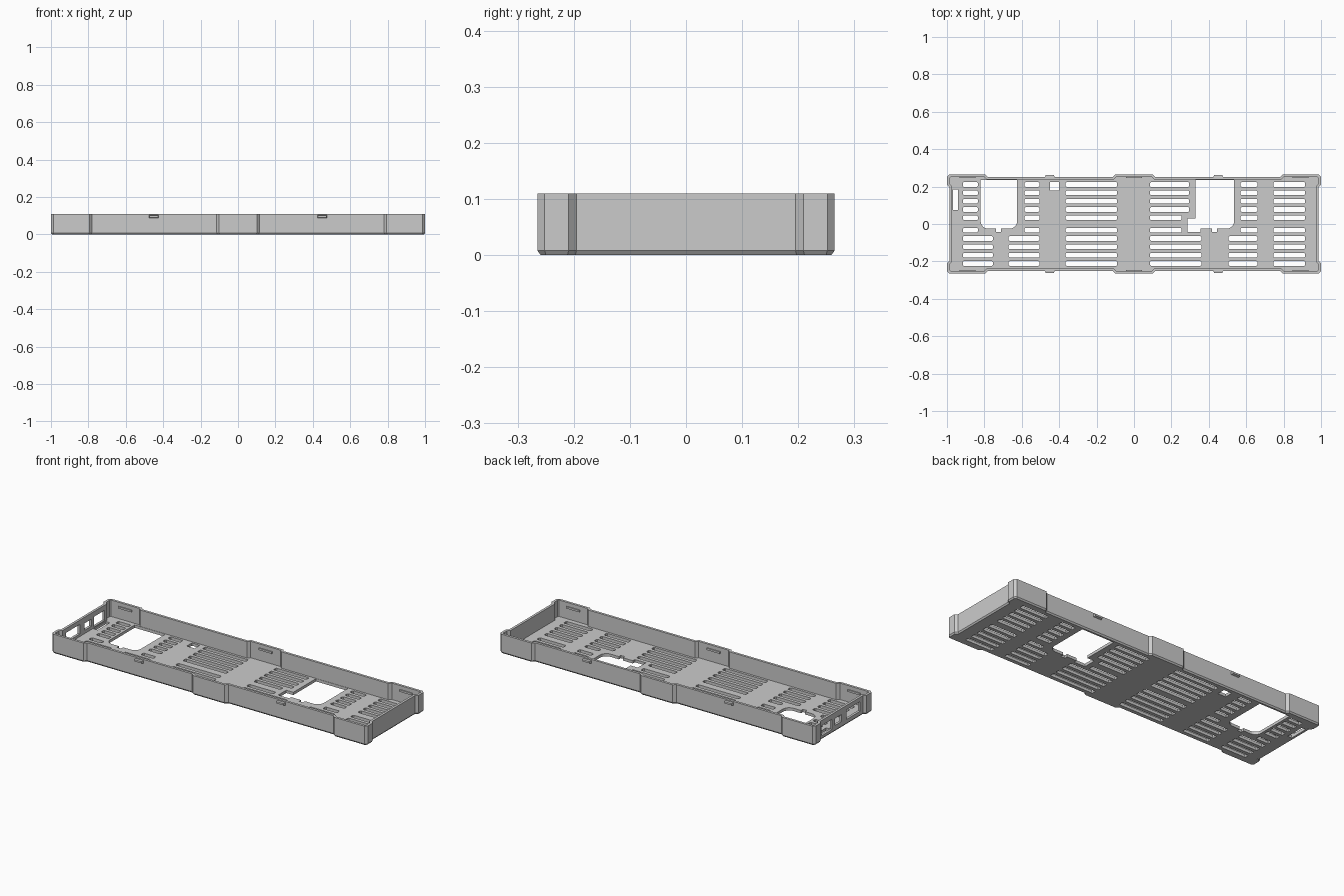
import bpy, bmesh, math
from mathutils import Matrix

if "Cube" in bpy.data.objects:
    bpy.data.objects.remove(bpy.data.objects["Cube"])

GREY = (0.6, 0.6, 0.6, 1)
mat = bpy.data.materials.new("plain grey")
mat.use_nodes = True
mat.diffuse_color = GREY
mat.node_tree.nodes["Principled BSDF"].inputs["Base Color"].default_value = GREY

HEIGHT, FLOOR, WALL = 0.11, 0.016, 0.014


def make_object(name, bm):
    bmesh.ops.recalc_face_normals(bm, faces=bm.faces)
    for face in bm.faces:
        face.smooth = False
    mesh = bpy.data.meshes.new(name)
    bm.to_mesh(mesh)
    bm.free()
    mesh.materials.append(mat)
    obj = bpy.data.objects.new(name, mesh)
    bpy.context.collection.objects.link(obj)


def loft(bm, rings):
    """Closed solid through a list of equal-length point rings."""
    loops = [[bm.verts.new(p) for p in ring] for ring in rings]
    for a, b in zip(loops, loops[1:]):
        for i in range(len(a)):
            j = (i + 1) % len(a)
            bm.faces.new((a[i], a[j], b[j], b[i]))
    bm.faces.new(loops[0][::-1])
    bm.faces.new(loops[-1])


def rect(x0, x1, y0, y1):
    return [(x0, y0), (x1, y0), (x1, y1), (x0, y1)]


def plate(name, outer, holes, thickness, matrix):
    """Flat plate with holes: a filled, extruded flat curve turned into a mesh."""
    curve = bpy.data.curves.new(name, "CURVE")
    curve.dimensions = "2D"
    curve.fill_mode = "BOTH"
    curve.extrude = thickness / 2
    for points in [outer] + holes:
        spline = curve.splines.new("POLY")
        spline.points.add(len(points) - 1)
        for point, (x, y) in zip(spline.points, points):
            point.co = (x, y, 0, 1)
        spline.use_cyclic_u = True
    helper = bpy.data.objects.new(name + "_outline", curve)
    bpy.context.collection.objects.link(helper)
    bpy.context.view_layer.update()
    graph = bpy.context.evaluated_depsgraph_get()
    filled = bpy.data.meshes.new_from_object(helper.evaluated_get(graph))
    bm = bmesh.new()
    bm.from_mesh(filled)
    bmesh.ops.remove_doubles(bm, verts=bm.verts, dist=0.00001)
    bmesh.ops.transform(bm, matrix=matrix, verts=bm.verts)
    bpy.data.objects.remove(helper)
    bpy.data.meshes.remove(filled)
    make_object(name, bm)


def outline(d):
    """Stepped plan outline, moved inward by d."""
    k = d * 0.414
    q = [(0.986 - d, 0.195 + k), (1 - d, 0.209 + k), (1 - d, 0.252 - k),
         (0.987 - k, 0.265 - d), (0.795 + k, 0.265 - d), (0.781 + k, 0.251 - d),
         (0.115 - k, 0.251 - d), (0.101 - k, 0.265 - d)]
    half = q + [(-x, y) for x, y in reversed(q)]
    return half + [(-x, -y) for x, y in half]


# Outer wall with a chamfered foot, left open at the connector end
bm = bmesh.new()
SECTION = [(0.006, 0), (0, 0.008), (0, HEIGHT), (WALL, HEIGHT), (WALL, 0)]
rings = [[bm.verts.new((x, y, z)) for x, y in outline(d)] for d, z in SECTION]
count = len(rings[0])
GAP = count // 2 - 1
for a, b in zip(rings, rings[1:] + rings[:1]):
    for i in range(count):
        if i != GAP:
            j = (i + 1) % count
            bm.faces.new((a[i], a[j], b[j], b[i]))
for i in (GAP, GAP + 1):
    bm.faces.new([ring[i] for ring in rings])
make_object("outer_wall", bm)

# Connector end wall with three windows, and its chamfered foot
YZ_PLANE = Matrix(((0, 0, 1, -0.986 + WALL / 2), (1, 0, 0, 0), (0, 1, 0, 0), (0, 0, 0, 1)))
plate("connector_wall", rect(-0.2, 0.2, 0.008, HEIGHT),
      [rect(0.085, 0.18, 0.022, 0.08), rect(0, 0.06, 0.035, 0.075),
       rect(-0.17, -0.045, 0.03, 0.085)], WALL, YZ_PLANE)
bm = bmesh.new()
loft(bm, [[(x, y, z) for x, y in rect(x0, -0.972, -0.196, 0.196)]
          for x0, z in ((-0.98, 0), (-0.986, 0.008))])
make_object("connector_wall_foot", bm)

# Vent columns: x range for the upper rows, the middle rows and the lower rows
COLUMNS = [
    ((-0.915, -0.835), (-0.915, -0.835), (-0.915, -0.755)),
    ((-0.585, -0.505), (-0.585, -0.505), (-0.67, -0.505)),
    ((-0.365, -0.09), (-0.365, -0.09), (-0.365, -0.09)),
    ((0.085, 0.295), (0.085, 0.255), (0.085, 0.36)),
    ((0.57, 0.66), (0.57, 0.66), (0.505, 0.66)),
    ((0.745, 0.915), (0.745, 0.915), (0.745, 0.915)),
]


def slot(x0, x1, y):
    h, c = 0.0125, 0.005
    return [(x0 + c, y - h), (x1 - c, y - h), (x1, y - h + c), (x1, y + h - c),
            (x1 - c, y + h), (x0 + c, y + h), (x0, y + h - c), (x0, y - h + c)]


def arc(cx, cy, r, start):
    return [(cx + r * math.cos(math.radians(start + a)),
             cy + r * math.sin(math.radians(start + a))) for a in range(0, 91, 15)]


def notch(x):
    return [(x - 0.013, -0.025), (x - 0.013, -0.043), (x + 0.013, -0.043), (x + 0.013, -0.025)]


holes = []
for upper, middle, lower in COLUMNS:
    for i in range(5):
        y = 0.033 + 0.0445 * i
        holes.append(slot(*(upper if i else middle), y))
        holes.append(slot(*(lower if i else middle), -y))

# Large rounded openings, small square hole and end notch
TOP = 0.235
holes.append([(-0.82, TOP)] + arc(-0.78, 0.015, 0.04, 180) + notch(-0.725)
             + arc(-0.665, 0.015, 0.04, 270) + [(-0.625, TOP)])
holes.append([(0.33, TOP), (0.33, 0.03), (0.285, 0.03), (0.285, -0.043), (0.355, -0.043),
              (0.355, -0.025)] + notch(0.43) + arc(0.495, 0.015, 0.04, 270)
             + [(0.535, TOP)])
holes.append(rect(-0.45, -0.4, 0.178, 0.225))
holes.append(rect(-0.968, -0.942, 0.075, 0.185))
plate("vented_floor", outline(WALL), holes, FLOOR, Matrix.Translation((0, 0, FLOOR / 2)))

# Snap clips outside and catches inside, on both long walls
clips, catches = bmesh.new(), bmesh.new()
for side in (-1, 1):
    for x in (-0.45, 0.45):
        loft(clips, [[(px, side * y, z) for px, z in rect(x - w, x + w, z0, z1)]
                     for y, w, z0, z1 in ((0.249, 0.026, 0.087, 0.103),
                                          (0.263, 0.022, 0.091, 0.101))])
    for x in (-0.89, 0, 0.89):
        loft(catches, [[(px, side * y, z) for px, z in rect(x - 0.042, x + 0.042, 0.077, 0.088)]
                       for y in (0.245, 0.253)])
make_object("outer_clips", clips)
make_object("inner_catches", catches)
